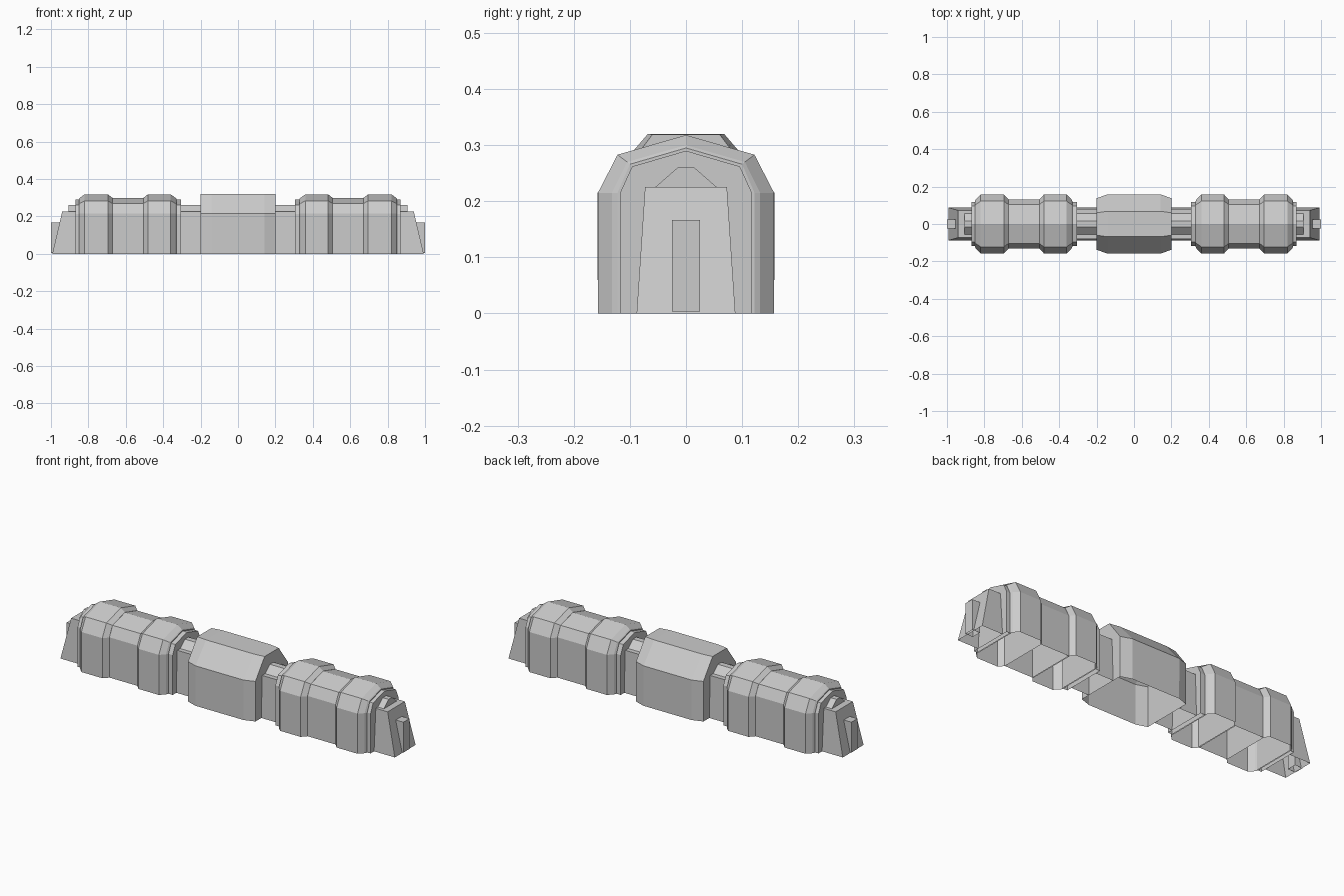
import bpy, bmesh

if "Cube" in bpy.data.objects:
    bpy.data.objects.remove(bpy.data.objects["Cube"])


def loft(name, sections, mirrored=True):
    """Skin half-sections of (x, y, z) points, reflected in y; capped ends, open underside."""
    bm = bmesh.new()
    rings = []
    for sec in sections:
        pts = list(sec) + [(x, -y, z) for x, y, z in reversed(sec) if y > 1e-5]
        rings.append([bm.verts.new(p) for p in pts])
    for a, b in zip(rings, rings[1:]):
        for i in range(len(a) - 1):
            bm.faces.new((a[i], a[i + 1], b[i + 1], b[i]))
    bm.faces.new(list(reversed(rings[0])))
    bm.faces.new(rings[-1])
    bmesh.ops.recalc_face_normals(bm, faces=bm.faces)
    # Open shells: make sure the roof faces point up
    top = max(bm.faces, key=lambda f: abs(f.normal.z) * f.calc_area())
    if top.normal.z < 0:
        bmesh.ops.reverse_faces(bm, faces=bm.faces)
    me = bpy.data.meshes.new(name)
    bm.to_mesh(me)
    bm.free()
    ob = bpy.data.objects.new(name, me)
    bpy.context.collection.objects.link(ob)
    if mirrored:
        ob.modifiers.new("mirror", 'MIRROR').use_mirror_merge = False
    return ob


def at(x, profile):
    return [(x, y, z) for y, z in profile]


# Half cross-sections (y, z)
rib_out = [(.157, 0), (.157, .215), (.122, .283), (0, .318)]
rib_in = [(.132, 0), (.132, .215), (.105, .27), (0, .3)]
rib_end = [(.122, 0), (.122, .215), (.1, .266), (0, .295)]
panel = [(.131, 0), (.131, .216), (.104, .27), (0, .299)]
collar = [(.118, 0), (.118, .214), (.096, .262), (0, .29)]
core = [(.088, 0), (.08, .225), (.055, .225), (.015, .26), (0, .26)]
ridge = [(.055, .225), (.015, .26), (0, .26)]
hub_out = [(.157, 0), (.158, .215), (.068, .32)]
hub_in = [(.138, 0), (.138, .215), (.06, .319)]

# Central hub
loft("central_hub", [at(-.2, hub_in), at(-.142, hub_out), at(.142, hub_out), at(.2, hub_in)], False)

# Connector between hub and module
loft("connector", [at(.2, core), at(.305, core)])

# Armoured module: two ribs, a recessed panel and two collars
loft("inner_collar", [at(.305, collar), at(.335, collar)])
loft("inner_rib", [at(.33, rib_end), at(.335, rib_in), at(.36, rib_out), at(.482, rib_out), at(.505, rib_in)])
loft("module_panel", [at(.5, panel), at(.675, panel)])
loft("outer_rib", [at(.672, rib_in), at(.696, rib_out), at(.82, rib_out), at(.845, rib_in), at(.85, rib_end)])
loft("outer_collar", [at(.845, collar), at(.87, collar)])

# Sloped end block with its roof ridge and post
loft("end_block", [
    [(.87, .088, 0), (.87, .073, .225), (.87, 0, .225)],
    [(.993, .088, 0), (.94, .073, .225), (.94, 0, .225)]])
loft("end_ridge", [at(.87, ridge), at(.905, ridge)])
post = [(.025, .004), (.025, .167), (0, .167)]
loft("end_post", [at(.955, post), at(1.0, post)])
